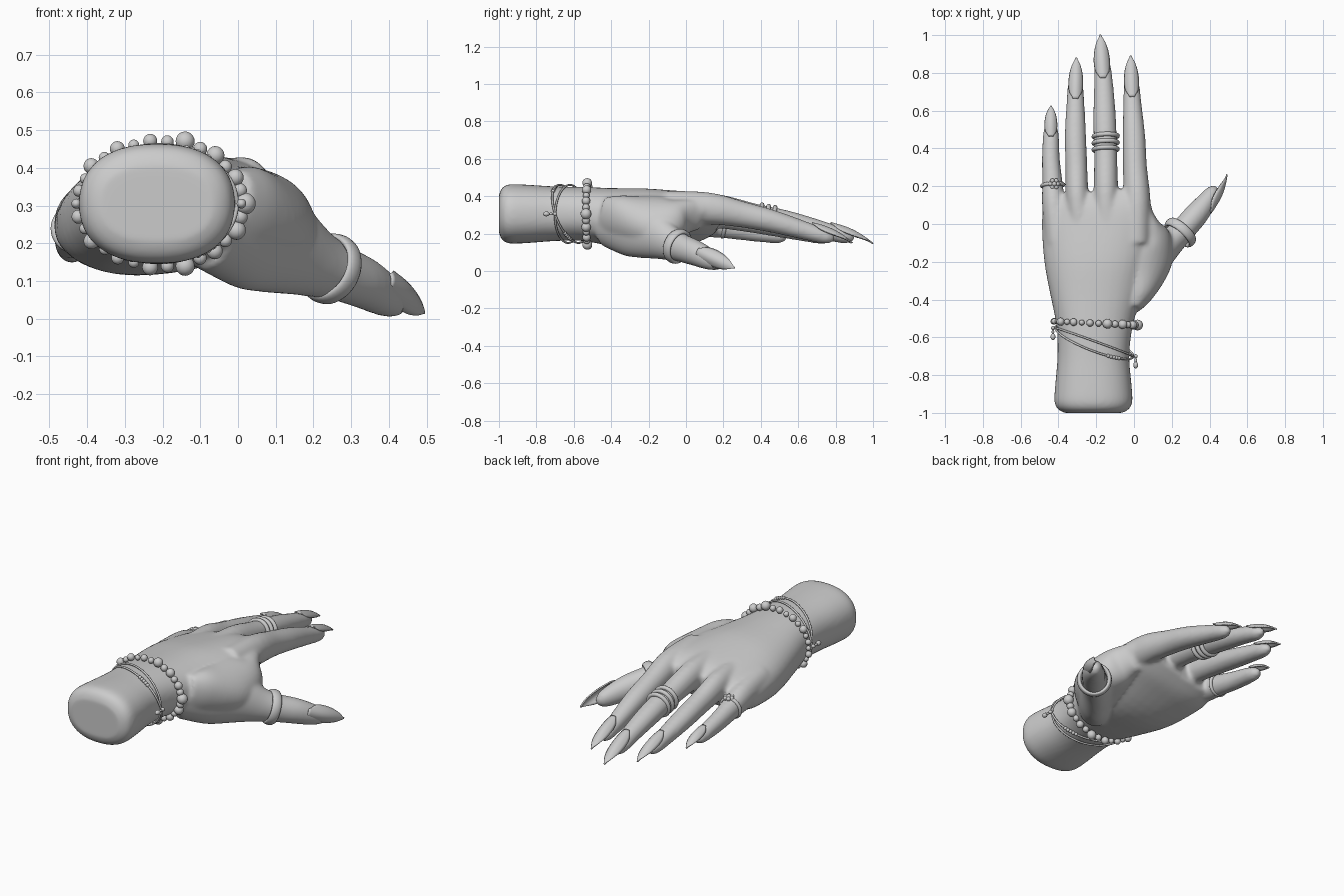
import bpy, bmesh, math
from mathutils import Vector, Matrix

if "Cube" in bpy.data.objects:
    bpy.data.objects.remove(bpy.data.objects["Cube"], do_unlink=True)

grey = bpy.data.materials.new("plain_grey")
grey.use_nodes = True
colour = (0.6, 0.6, 0.6, 1)
grey.diffuse_color = colour
grey.node_tree.nodes["Principled BSDF"].inputs["Base Color"].default_value = colour

UP = Vector((0, 0, 1))


def finish(name, bm):
    """Turn a bmesh into a smooth shaded object."""
    bmesh.ops.recalc_face_normals(bm, faces=bm.faces[:])
    for face in bm.faces:
        face.smooth = True
    mesh = bpy.data.meshes.new(name)
    bm.to_mesh(mesh)
    bm.free()
    mesh.materials.append(grey)
    obj = bpy.data.objects.new(name, mesh)
    bpy.context.collection.objects.link(obj)
    return obj


def spline(points, steps):
    """Catmull-Rom interpolation of equally long tuples."""
    out = []
    last = len(points) - 1
    for i in range(last):
        quad = [points[min(max(k, 0), last)] for k in range(i - 1, i + 3)]
        for s in range(steps):
            t = s / steps
            out.append([b + t / 2 * ((c - a) + t * ((2 * a - 5 * b + 4 * c - d)
                        + t * (3 * (b - c) + d - a)))
                        for a, b, c, d in zip(*quad)])
    return out + [list(points[-1])]


def bridge(bm, rings, closed=False):
    """Skin consecutive rings of vertices."""
    pairs = list(zip(rings, rings[1:]))
    if closed:
        pairs.append((rings[-1], rings[0]))
    for low, high in pairs:
        for j in range(len(low)):
            k = (j + 1) % len(low)
            bm.faces.new((low[j], low[k], high[k], high[j]))
    if not closed:
        bm.faces.new(rings[0])
        bm.faces.new(rings[-1])


def limb(bm, points, power=2.0, sides=28):
    """Loft sections given as x, y, z, side radius, up radius, roll."""
    rows = spline([tuple(p) + (0,) * (6 - len(p)) for p in points], 4)
    rings = []
    for i, row in enumerate(rows):
        here = Vector(row[:3])
        before = Vector(rows[max(i - 1, 0)][:3])
        after = Vector(rows[min(i + 1, len(rows) - 1)][:3])
        along = (after - before).normalized()
        side = along.cross(UP).normalized()
        lift = side.cross(along)
        spin = Matrix.Rotation(-row[5], 3, along)
        ring = []
        for j in range(sides):
            a = math.tau * j / sides
            c, s = math.cos(a), math.sin(a)
            u = math.copysign(abs(c) ** (2 / power), c) * row[3]
            v = math.copysign(abs(s) ** (2 / power), s) * row[4]
            ring.append(bm.verts.new(here + spin @ (side * u + lift * v)))
        rings.append(ring)
    bridge(bm, rings)


# Hand: wrist and palm, fingers and thumb fused into one skin
hand_bm = bmesh.new()
limb(hand_bm, [
    (-.215, -1, .305, .155, .105), (-.215, -.985, .305, .182, .136),
    (-.215, -.965, .305, .199, .152), (-.215, -.93, .305, .207, .159),
    (-.215, -.85, .305, .202, .156), (-.215, -.7, .306, .19, .146),
    (-.21, -.55, .305, .2, .144), (-.205, -.4, .29, .234, .153, .05),
    (-.2, -.2, .277, .277, .158, .13), (-.192, 0, .284, .3, .128, .19),
    (-.195, .1, .288, .287, .104, .2), (-.2, .17, .288, .26, .065, .2)], 2.3, 40)
limb(hand_bm, [
    (-.40, -.1, .28, .07, .08), (-.425, .1, .258, .062, .076),
    (-.432, .22, .233, .054, .06), (-.44, .34, .212, .048, .052),
    (-.44, .44, .195, .044, .045), (-.44, .51, .182, .036, .034),
    (-.44, .54, .177, .012, .012)])
limb(hand_bm, [
    (-.28, -.05, .31, .07, .08), (-.3, .14, .308, .062, .078),
    (-.305, .3, .276, .058, .064), (-.31, .46, .244, .057, .057),
    (-.31, .62, .208, .049, .048), (-.31, .74, .181, .039, .038),
    (-.31, .785, .17, .012, .012)])
limb(hand_bm, [
    (-.14, -.05, .335, .075, .085), (-.148, .16, .334, .066, .078),
    (-.15, .36, .299, .061, .063), (-.155, .54, .264, .061, .059),
    (-.16, .72, .22, .052, .049), (-.167, .85, .184, .041, .038),
    (-.168, .9, .172, .012, .012)])
limb(hand_bm, [
    (.01, -.1, .335, .08, .095), (.015, .12, .334, .073, .086),
    (.005, .3, .302, .064, .07), (0, .46, .266, .06, .061),
    (-.008, .62, .22, .05, .05), (-.013, .75, .182, .039, .038),
    (-.014, .795, .172, .012, .012)])
limb(hand_bm, [
    (-.08, -.42, .265, .1, .135), (.03, -.29, .235, .095, .16),
    (.125, -.17, .19, .085, .13), (.2, -.09, .15, .073, .096),
    (.26, -.03, .125, .066, .077), (.33, .05, .096, .064, .069),
    (.385, .12, .064, .052, .058), (.42, .175, .043, .036, .041),
    (.435, .2, .036, .01, .012)])
# sloping web of skin between palm, thumb and index finger
limb(hand_bm, [
    (-.03, -.44, .29, .06, .11, -.3), (0, -.36, .275, .1, .135, -.4),
    (.03, -.26, .265, .14, .135, -.5), (.06, -.16, .265, .16, .125, -.6),
    (.075, -.08, .27, .13, .115, -.65), (.06, -.01, .29, .075, .1, -.55),
    (.05, .07, .3, .04, .08, -.3)])
hand = finish("hand", hand_bm)
fuse = hand.modifiers.new("fuse", "REMESH")
fuse.mode = "VOXEL"
fuse.voxel_size = 0.01
fuse.use_smooth_shade = True
soften = hand.modifiers.new("soften", "SMOOTH")
soften.factor = 0.5
soften.iterations = 12


def nail(name, base, tip, width, normal=UP):
    """Pointed almond plate, arched across its width."""
    base, tip = Vector(base), Vector(tip)
    along = tip - base
    side = along.cross(Vector(normal)).normalized()
    lift = side.cross(along).normalized()
    outline = spline([(.35,), (.85,), (1,), (.97,), (.82,), (.5,), (.06,)], 3)
    bm = bmesh.new()
    rows = []
    for i, (w,) in enumerate(outline):
        t = i / (len(outline) - 1)
        row = []
        for k in range(-4, 5):
            v = k / 4 * w
            bulge = .016 * math.sin(math.pi * t) - .7 * width * v * v
            row.append(bm.verts.new(base + along * t + side * v * width + lift * bulge))
        rows.append(row)
    for low, high in zip(rows, rows[1:]):
        for j in range(8):
            bm.faces.new((low[j], low[j + 1], high[j + 1], high[j]))
    obj = finish(name, bm)
    shell = obj.modifiers.new("thickness", "SOLIDIFY")
    shell.thickness = 0.008
    shell.offset = 0


nail("little_finger_nail", (-.44, .465, .238), (-.44, .625, .165), .031)
nail("ring_finger_nail", (-.31, .665, .25), (-.305, .88, .15), .036)
nail("middle_finger_nail", (-.165, .775, .257), (-.178, 1, .146), .04)
nail("index_finger_nail", (-.01, .675, .257), (-.018, .89, .15), .037)
nail("thumb_nail", (.407, .06, .106), (.492, .262, .016), .044, (.85, -.5, .15))


def band(name, centre, axis, radius, thick, wide=1):
    """Finger ring around an axis."""
    bpy.ops.mesh.primitive_torus_add(
        major_radius=radius, minor_radius=thick, major_segments=40,
        minor_segments=10, location=centre,
        rotation=Vector(axis).to_track_quat("Z", "Y").to_euler())
    obj = bpy.context.object
    obj.name = name
    obj.scale = (1, 1, wide)
    obj.data.materials.append(grey)
    bpy.ops.object.shade_smooth()


for n, y in enumerate((.395, .43, .465)):
    band(f"middle_finger_ring_{n + 1}", (-.15, y, .299 - (y - .36) * .19),
         (-.03, 1, -.19), .063, .012)
band("little_finger_ring", (-.43, .205, .238), (-.06, 1, -.18), .057, .01)
band("thumb_ring", (.245, -.045, .132), (.62, .7, -.3), .083, .013, 2)


def ball(bm, centre, radius, stretch=(1, 1, 1)):
    bmesh.ops.create_uvsphere(
        bm, u_segments=14, v_segments=10, radius=radius,
        matrix=Matrix.Translation(centre) @ Matrix.Diagonal((*stretch, 1)))


# Flower setting on the little finger ring
flower = bmesh.new()
heart = Vector((-.422, .212, .302))
ball(flower, heart, .013)
for i in range(6):
    a = math.tau * i / 6
    ball(flower, heart + Vector((math.cos(a), math.sin(a), -.2)) * .02, .012)
finish("ring_flower", flower)


def around(a, grow, y):
    """Point on an oval about the wrist."""
    return Vector((-.21 + (.2 + grow) * math.cos(a), y,
                   .305 + (.148 + grow) * math.sin(a)))


# Beaded bracelet with graded beads
beads = bmesh.new()
sizes = (.028, .019, .022, .018, .025, .02)
for i in range(30):
    a = math.tau * i / 30
    size = sizes[i % 6] * (.88 + .15 * math.cos(a))
    ball(beads, around(a, size, -.525 - .01 * math.cos(a)), size)
finish("bead_bracelet", beads)


# Two fine slanted cords with small beads and drop charms
def cord_point(a, sag):
    return around(a, .007, -.625 - .075 * math.cos(a) - sag * math.sin(a))


def cord(name, sag):
    bm = bmesh.new()
    rings = []
    for i in range(72):
        a = math.tau * i / 72
        here = cord_point(a, sag)
        along = (cord_point(a + .02, sag) - here).normalized()
        out = along.cross(Vector((0, 1, 0))).normalized()
        across = out.cross(along)
        rings.append([bm.verts.new(here + .0055 * (out * math.cos(b) + across * math.sin(b)))
                      for b in (math.tau * j / 8 for j in range(8))])
    bridge(bm, rings, closed=True)
    finish(name, bm)


cord("straight_cord", -.005)
cord("sagging_cord", .05)

charms = bmesh.new()
for middle in (1.05, 4.2, 5.4):
    for k in range(-2, 3):
        ball(charms, cord_point(middle + .08 * k, .05), .01)
for a in (0, math.pi):
    top = cord_point(a, 0) + Vector((.012 * math.cos(a), 0, 0))
    ball(charms, top, .011)
    ball(charms, top - Vector((0, .022, 0)), .007, (1, 2, 1))
    ball(charms, top - Vector((0, .047, 0)), .013, (1, 1.4, 1))
finish("cord_charms", charms)
